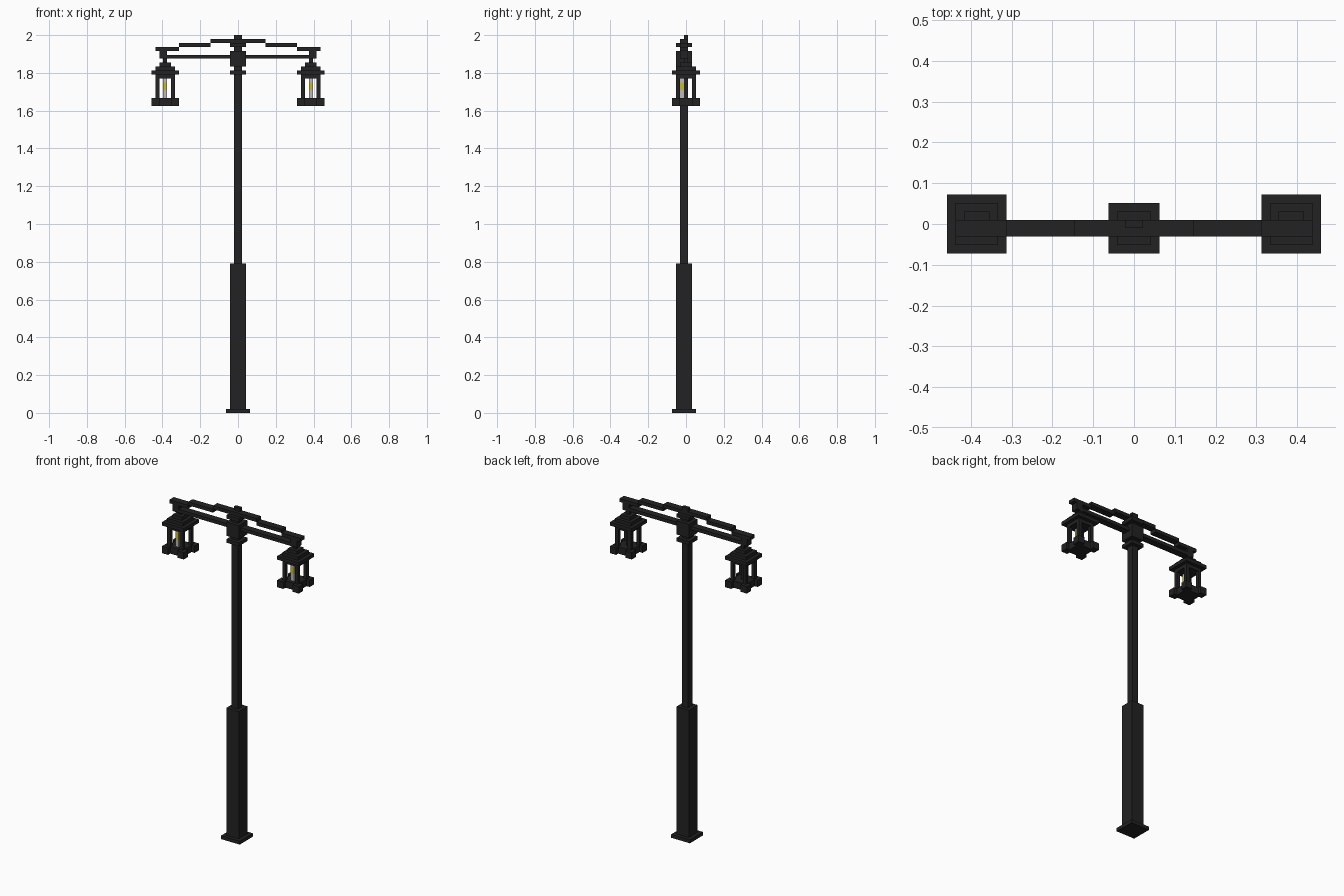
import bpy, bmesh
from mathutils import Vector

cube = bpy.data.objects.get("Cube")
if cube:
    bpy.data.objects.remove(cube, do_unlink=True)

U = 2 / 96      # one block of the grid
CY = -0.5       # post centre line in y, in blocks


def material(name, rgb):
    m = bpy.data.materials.new(name)
    m.use_nodes = True
    m.diffuse_color = (*rgb, 1)
    bsdf = m.node_tree.nodes["Principled BSDF"]
    bsdf.inputs["Base Color"].default_value = (*rgb, 1)
    bsdf.inputs["Roughness"].default_value = 0.8
    return m


IRON = material("black iron", (0.016, 0.016, 0.016))
GLOW = material("yellow flame", (0.55, 0.50, 0.04))
WAX = material("pale wax", (0.50, 0.50, 0.50))


def blocks(name, boxes, mat=IRON):
    """One object from boxes (x0, x1, y0, y1, z0, z1) given in blocks."""
    bm = bmesh.new()
    for x0, x1, y0, y1, z0, z1 in boxes:
        verts = bmesh.ops.create_cube(bm, size=1)["verts"]
        size = Vector((x1 - x0, y1 - y0, z1 - z0))
        mid = Vector((x0 + x1, y0 + y1, z0 + z1)) / 2
        for v in verts:
            v.co = Vector([a * b + c for a, b, c in zip(v.co, size, mid)]) * U
    me = bpy.data.meshes.new(name)
    bm.to_mesh(me)
    bm.free()
    me.materials.append(mat)
    ob = bpy.data.objects.new(name, me)
    bpy.context.collection.objects.link(ob)
    return ob


def square(cx, cy, half, z0, z1):
    return (cx - half, cx + half, cy - half, cy + half, z0, z1)


# Post, from the ground up
blocks("base_plate", [square(0, CY, 3, 0, 1)])
blocks("lower_post", [square(0, CY, 2, 1, 38)])
blocks("upper_pole", [square(0, CY, 1, 38, 88)])
blocks("collar", [square(0, CY, 2, 86, 87)])
blocks("head_block", [square(0, CY, 2, 88, 92)])
blocks("finial", [square(0, CY, 1, 92, 95),
                  square(0, CY, 2, 93, 94),
                  (-1, 1, -0.5, 0.5, 95, 96)])

# Cross bar and stepped arch above it
blocks("cross_bar", [(-20, 20, CY - 1, CY + 1, 90, 91)])
blocks("arch_top", [(-7, 7, CY - 1, CY + 1, 94, 95)])


def mirrored(s, a, b):
    return (a, b) if s > 0 else (-b, -a)


for s, side in ((1, "left"), (-1, "right")):
    c = 18.5 * s    # lantern centre
    blocks("arch_steps_" + side, [
        (*mirrored(s, 7, 15), CY - 1, CY + 1, 93, 94),
        (*mirrored(s, 15, 21), CY - 1, CY + 1, 92, 93)])
    blocks("hanger_" + side, [
        (*mirrored(s, 18, 20), CY - 1, CY + 1, 90, 92),
        (c - 0.5, c + 0.5, -0.5, 0.5, 89, 90)])

    # Lantern roof in three steps
    blocks("lantern_roof_" + side, [
        square(c, 0, 2.5, 85, 86),
        square(c, 0, 3.5, 86, 87),
        square(c, 0, 2.5, 87, 88),
        square(c, 0, 1.5, 88, 89)])

    # Four corner posts and feet
    corners = [(i, j) for i in (-1, 1) for j in (-1, 1)]
    blocks("lantern_posts_" + side,
           [square(c + 2 * i, 2 * j, 0.5, 80, 85) for i, j in corners])
    blocks("lantern_floor_" + side, [square(c, 0, 2.5, 78, 80)])
    blocks("lantern_feet_" + side,
           [square(c + 2.5 * i, 2.5 * j, 1, 78, 80) for i, j in corners])

    # Candle in front of a dark rod
    blocks("candle_rod_" + side, [square(c, 0, 0.5, 80, 85)])
    blocks("candle_wax_" + side, [
        square(c, -1, 0.5, 80, 82), square(c, -1, 0.5, 84, 85)], WAX)
    blocks("candle_flame_" + side, [square(c, -1, 0.5, 82, 84)], GLOW)
